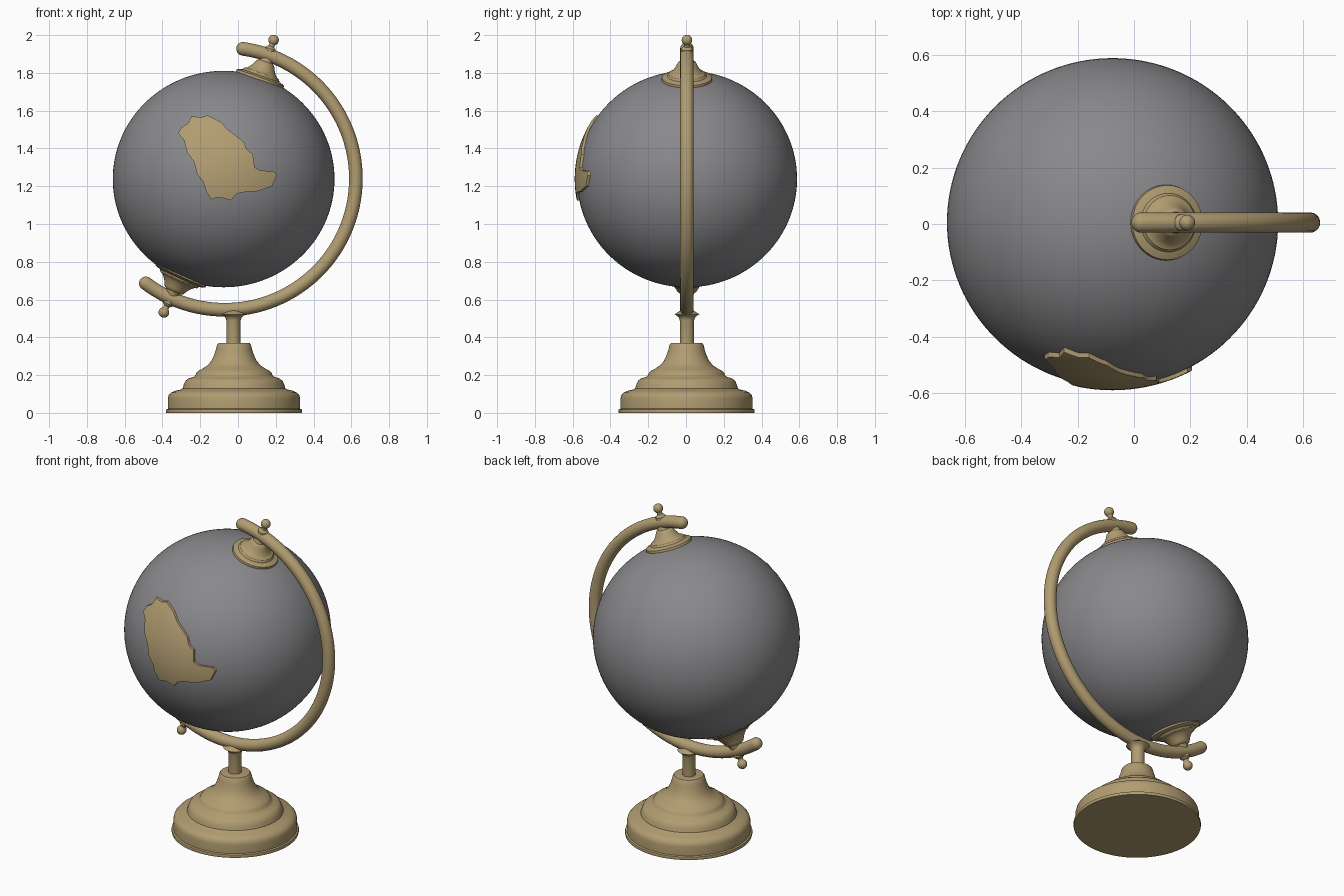
import bpy, bmesh, math
from mathutils import Vector, Matrix

if "Cube" in bpy.data.objects:
    bpy.data.objects.remove(bpy.data.objects["Cube"])

YC = 0.005                                  # shared y of all parts
GLOBE_C, GLOBE_R = (-0.076, 0.006, 1.238), (0.587, 0.582, 0.573)
ARC_C, ARC_R, TUBE = Vector((-0.07, YC, 1.24)), 0.694, 0.036


def material(name, col):
    m = bpy.data.materials.new(name)
    m.diffuse_color = (*col, 1)
    m.use_nodes = True
    m.node_tree.nodes["Principled BSDF"].inputs["Base Color"].default_value = m.diffuse_color
    return m


SAND = material("sand brass", (0.44, 0.335, 0.165))
GREY = material("globe grey", (0.25, 0.25, 0.262))


def finish(ob, mat, angle=35):
    ob.data.materials.clear()
    ob.data.materials.append(mat)
    bpy.ops.object.select_all(action='DESELECT')
    ob.select_set(True)
    bpy.context.view_layer.objects.active = ob
    bpy.ops.object.shade_smooth_by_angle(angle=math.radians(angle))
    return ob


def from_bmesh(name, bm):
    bmesh.ops.recalc_face_normals(bm, faces=bm.faces)
    me = bpy.data.meshes.new(name)
    bm.to_mesh(me)
    bm.free()
    ob = bpy.data.objects.new(name, me)
    bpy.context.collection.objects.link(ob)
    return ob


def lathe(name, profile, origin, direction=(0, 0, 1), seg=64):
    """Spin (radius, distance) points about an axis, ends closed."""
    bm = bmesh.new()
    rings = [[bm.verts.new((r * math.cos(2 * math.pi * i / seg),
                            r * math.sin(2 * math.pi * i / seg), h))
              for i in range(seg)] for r, h in profile]
    for a, b in zip(rings, rings[1:]):
        for i in range(seg):
            j = (i + 1) % seg
            bm.faces.new((a[i], a[j], b[j], b[i]))
    bm.faces.new(rings[0])
    bm.faces.new(rings[-1])
    rot = Vector((0, 0, 1)).rotation_difference(Vector(direction)).to_matrix().to_4x4()
    bm.transform(Matrix.Translation(origin) @ rot)
    return finish(from_bmesh(name, bm), SAND)


def ellipsoid(name, scale):
    bm = bmesh.new()
    bmesh.ops.create_uvsphere(bm, u_segments=128, v_segments=64, radius=1)
    bm.transform(Matrix.Translation(GLOBE_C) @ Matrix.Diagonal((*[r * scale for r in GLOBE_R], 1)))
    return from_bmesh(name, bm)


# Globe ball
finish(ellipsoid("globe", 1.0), GREY, 60)

# Raised land plate: outline prism cut to a slightly larger globe
outline = [(-.16, 1.575), (-.195, 1.565), (-.248, 1.57), (-.264, 1.533), (-.30, 1.512), (-.317, 1.48),
           (-.285, 1.443), (-.27, 1.38), (-.232, 1.327), (-.216, 1.263), (-.185, 1.226), (-.169, 1.173),
           (-.143, 1.13), (-.106, 1.141), (-.074, 1.136), (-.037, 1.125), (-.011, 1.157), (.016, 1.167),
           (.10, 1.173), (.18, 1.20), (.206, 1.258), (.19, 1.279), (.116, 1.284), (.088, 1.30),
           (.079, 1.368), (.047, 1.395), (.032, 1.432), (-.005, 1.464), (-.053, 1.50), (-.095, 1.543)]
bm = bmesh.new()
face = bm.faces.new([bm.verts.new((x, -0.42, z)) for x, z in outline])
side = bmesh.ops.extrude_face_region(bm, geom=[face])["geom"]
bmesh.ops.translate(bm, vec=(0, -0.4, 0), verts=[v for v in side if isinstance(v, bmesh.types.BMVert)])
plate = from_bmesh("land_plate", bm)
cutter = ellipsoid("plate_cutter", 1.023)
cutter.hide_render = True
mod = plate.modifiers.new("curve_to_globe", 'BOOLEAN')
mod.operation, mod.solver, mod.object = 'INTERSECT', 'EXACT', cutter
bpy.context.view_layer.objects.active = plate
bpy.ops.object.modifier_apply(modifier=mod.name)
bpy.data.objects.remove(cutter)
finish(plate, SAND, 30)

# Half-ring arm with rounded ends
a0, a1, cap = math.radians(-127), math.radians(82), TUBE / ARC_R
stops = [(a0 - cap * math.cos(t), max(math.sin(t), 0.01)) for t in [i * math.pi / 16 for i in range(8)]]
stops += [(a0 + (a1 - a0) * i / 96, 1) for i in range(97)]
stops += [(a1 + cap * math.sin(t), max(math.cos(t), 0.01)) for t in [i * math.pi / 16 for i in range(1, 9)]]
cu = bpy.data.curves.new("ring_arm", 'CURVE')
cu.dimensions, cu.bevel_depth, cu.bevel_resolution, cu.use_fill_caps = '3D', TUBE, 8, True
sp = cu.splines.new('POLY')
sp.points.add(len(stops) - 1)
for p, (a, r) in zip(sp.points, stops):
    p.co = (ARC_C.x + ARC_R * math.cos(a), YC, ARC_C.z + ARC_R * math.sin(a), 1)
    p.radius = r
arm = bpy.data.objects.new("ring_arm", cu)
bpy.context.collection.objects.link(arm)
arm.select_set(True)
bpy.context.view_layer.objects.active = arm
bpy.ops.object.convert(target='MESH')
finish(bpy.context.view_layer.objects.active, SAND, 50)

# Pole caps and ball finials, set on radial axes
ball = [(0.028 * math.sin(t), 0.778 - 0.028 * math.cos(t))
        for t in [math.pi * (0.2 + 0.79 * i / 12) for i in range(13)]]
for end, deg, sgn, k in (("top", 19.4, 1, 1.0), ("bottom", 24.5, -1, 1.1)):
    t = math.radians(deg)
    axis = (sgn * math.sin(t), 0, sgn * math.cos(t))
    cap_profile = [(.13, .53), (.134, .556), (.132, .568), (.118, .574), (.104, .578), (.096, .590),
                   (.085, .594), (.074, .605), (.062, .622), (.053, .640), (.048, .650), (.038, .656), (.03, .68)]
    lathe(end + "_pole_cap", [(r * k, d) for r, d in cap_profile], ARC_C, axis)
    lathe(end + "_finial", [(.03, .70), (.03, .728), (.024, .736), (.016, .742), (.015, .752)] + ball,
          ARC_C, axis, 32)

# Stepped round base
lathe("base", [(.359, 0), (.361, .010), (.359, .018), (.350, .022), (.350, .075), (.346, .093), (.334, .107),
               (.312, .117), (.285, .123), (.272, .130), (.266, .150), (.257, .170), (.240, .183), (.215, .190),
               (.205, .197), (.200, .210), (.190, .222), (.165, .235), (.140, .252), (.120, .275),
               (.106, .305), (.096, .335), (.090, .360), (.083, .369), (.075, .371)],
      (-.021, .003, 0), seg=96)

# Column with a flared joint under the arm
lathe("column", [(.038, .36), (.038, .49), (.042, .503), (.052, .514), (.066, .522), (.03, .545)],
      (-.024, YC, 0), seg=48)
